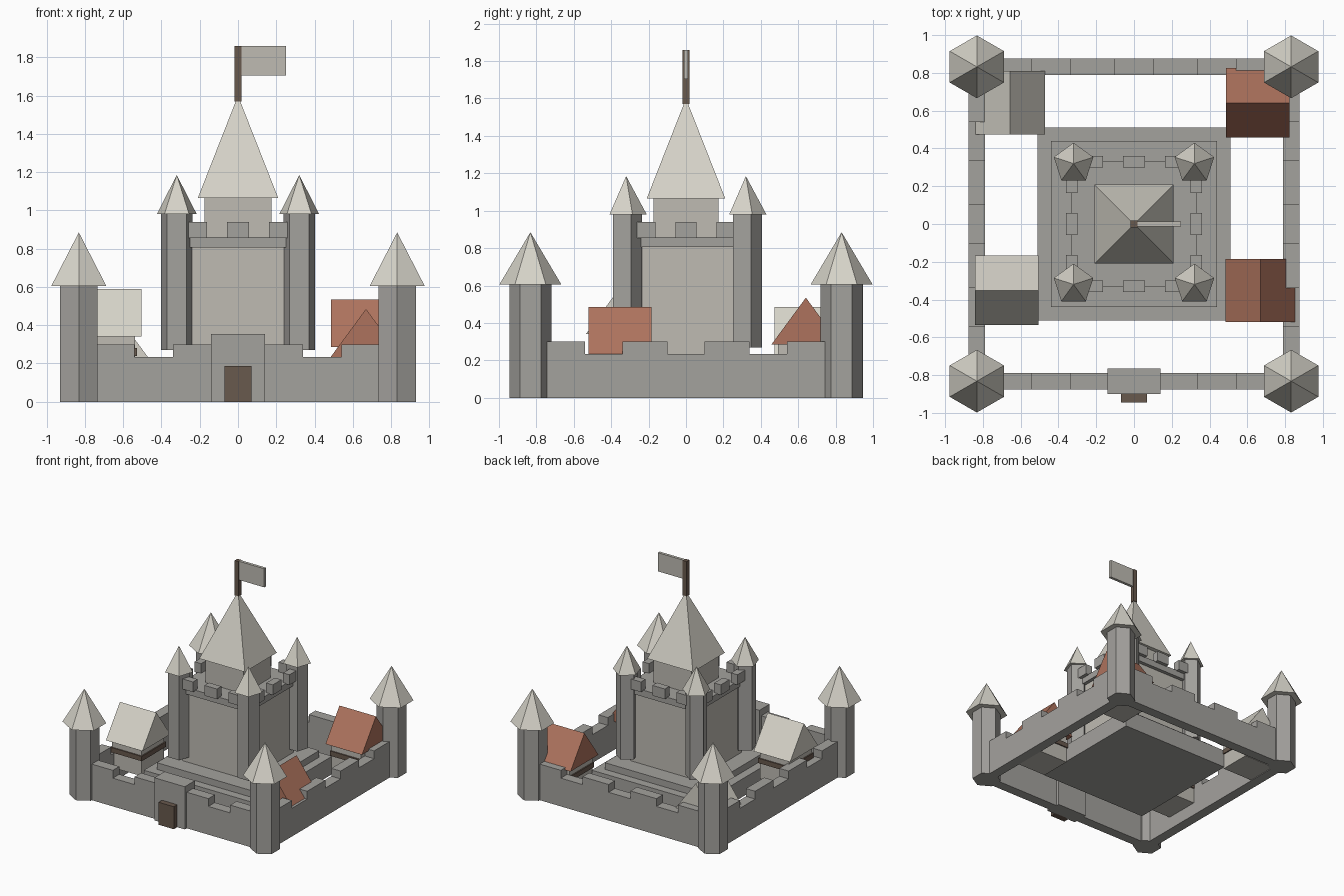
import bpy, bmesh
from math import sin, cos, pi, sqrt
from mathutils import Vector

cube = bpy.data.objects.get("Cube")
if cube:
    bpy.data.objects.remove(cube, do_unlink=True)


def material(name, rgb):
    m = bpy.data.materials.new(name)
    m.use_nodes = True
    m.diffuse_color = (*rgb, 1)
    m.node_tree.nodes["Principled BSDF"].inputs["Base Color"].default_value = (*rgb, 1)
    return m


STONE = material("grey stone", (0.37, 0.36, 0.34))
PALE = material("pale roof", (0.67, 0.65, 0.58))
PLASTER = material("plaster", (0.52, 0.50, 0.45))
WOOD = material("brown wood", (0.14, 0.10, 0.075))
RED = material("red tile", (0.42, 0.17, 0.11))


def finish(name, bm, mat):
    bmesh.ops.recalc_face_normals(bm, faces=bm.faces)
    mesh = bpy.data.meshes.new(name)
    bm.to_mesh(mesh)
    bm.free()
    mesh.materials.append(mat)
    obj = bpy.data.objects.new(name, mesh)
    bpy.context.collection.objects.link(obj)
    return obj


def extrude(name, points, offset, mat):
    """Sweep a flat outline along an offset."""
    bm = bmesh.new()
    face = bm.faces.new([bm.verts.new(p) for p in points])
    new = bmesh.ops.extrude_face_region(bm, geom=[face], use_keep_orig=True)["geom"]
    verts = [v for v in new if isinstance(v, bmesh.types.BMVert)]
    bmesh.ops.translate(bm, verts=verts, vec=Vector(offset))
    return finish(name, bm, mat)


def box(name, x, y, z, mat):
    outline = [(x[0], y[0], z[0]), (x[1], y[0], z[0]), (x[1], y[1], z[0]), (x[0], y[1], z[0])]
    return extrude(name, outline, (0, 0, z[1] - z[0]), mat)


def ring(n, r, x, y, z, start=pi / 2):
    return [(x + r * cos(start + 2 * pi * i / n), y + r * sin(start + 2 * pi * i / n), z)
            for i in range(n)]


def spire(name, n, r, x, y, z0, z1, mat, start=pi / 2):
    bm = bmesh.new()
    base = [bm.verts.new(p) for p in ring(n, r, x, y, z0, start)]
    tip = bm.verts.new((x, y, z1))
    bm.faces.new(base)
    for i in range(n):
        bm.faces.new((base[i], base[(i + 1) % n], tip))
    return finish(name, bm, mat)


def tower(name, n, x, y, r, z0, z1, roof_r, tip):
    extrude(name, ring(n, r, x, y, z0), (0, 0, z1 - z0), STONE)
    spire(name + "_roof", n, roof_r, x, y, z1, tip, PALE)


CORNERS = {"front_left": (1, -1), "front_right": (-1, -1),
           "back_left": (1, 1), "back_right": (-1, 1)}

# Corner towers of the outer wall and turrets of the keep
for label, (sx, sy) in CORNERS.items():
    tower(label + "_tower", 6, 0.832 * sx, 0.832 * sy, 0.113, 0, 0.605, 0.166, 0.885)
    tower(label + "_turret", 5, 0.32 * sx, 0.32 * sy, 0.086, 0.27, 0.98, 0.11, 1.185)

# Outer walls: one battlemented outline swept through the wall thickness
half = [(0.1, 0.235), (0.1, 0.3), (0.34, 0.3), (0.34, 0.235),
        (0.54, 0.235), (0.54, 0.3), (0.82, 0.3), (0.82, 0)]
outline = half + [(-u, z) for u, z in reversed(half)]
for side, label in ((-1, "front"), (1, "back")):
    extrude(label + "_wall", [(u, 0.79 * side, z) for u, z in outline],
            (0, 0.085 * side, 0), STONE)
for side, label in ((-1, "right"), (1, "left")):
    extrude(label + "_wall", [(0.79 * side, u, z) for u, z in outline],
            (0.085 * side, 0, 0), STONE)

# Gatehouse and door
box("gatehouse", (-0.14, 0.14), (-0.9, -0.765), (0, 0.355), STONE)
box("gate_door", (-0.07, 0.07), (-0.945, -0.89), (0, 0.187), WOOD)

# Stepped platform and keep
box("platform", (-0.51, 0.51), (-0.51, 0.51), (0.02, 0.17), STONE)
box("platform_step", (-0.44, 0.44), (-0.44, 0.44), (0.17, 0.225), STONE)
box("keep", (-0.3, 0.3), (-0.3, 0.3), (0.2, 0.81), PLASTER)
box("keep_parapet", (-0.33, 0.33), (-0.33, 0.33), (0.805, 0.86), STONE)
for u in (-0.22, 0, 0.22):
    for s in (-0.33, 0.33):
        along, across = (u - 0.057, u + 0.057), (s - 0.03, s + 0.03)
        box("keep_merlon", along, across, (0.855, 0.94), STONE)
        box("keep_merlon", across, along, (0.855, 0.94), STONE)
box("upper_keep", (-0.175, 0.175), (-0.175, 0.175), (0.86, 1.07), PLASTER)
spire("keep_roof", 4, 0.21 * sqrt(2), 0, 0, 1.065, 1.6, PALE, pi / 4)

# Flag
box("flag_pole", (-0.018, 0.018), (-0.018, 0.018), (1.57, 1.86), WOOD)
box("flag", (0.018, 0.25), (-0.012, 0.012), (1.705, 1.86), PLASTER)


def house(name, x, y, eave, ridge_along_x, mat):
    """Gabled house: plaster walls, timber band and a prism roof."""
    def place(a, b):
        return (x + a, y + b) if ridge_along_x else (x + b, y + a)

    def block(part, a, b, z, m):
        (x0, y0), (x1, y1) = place(-a, -b), place(a, b)
        box(name + part, (x0, x1), (y0, y1), z, m)

    length, width = (0.168, 0.184)
    gable = [(*place(-length, b), eave + z) for b, z in ((-width, 0), (width, 0), (0, 0.25))]
    end = place(2 * length, 0)
    extrude(name + "_roof", gable, (end[0] - x, end[1] - y, 0), mat)
    block("_walls", 0.135, 0.15, (eave - 0.23, eave + 0.01), PLASTER)
    block("_timber_band", 0.145, 0.16, (eave - 0.1, eave - 0.06), WOOD)


# Courtyard houses
house("front_right_house", -0.673, -0.352, 0.34, True, PALE)
house("back_right_house", -0.656, 0.642, 0.235, False, PALE)
house("back_left_house", 0.654, 0.641, 0.285, True, RED)
house("front_left_house", 0.669, -0.352, 0.235, False, RED)
